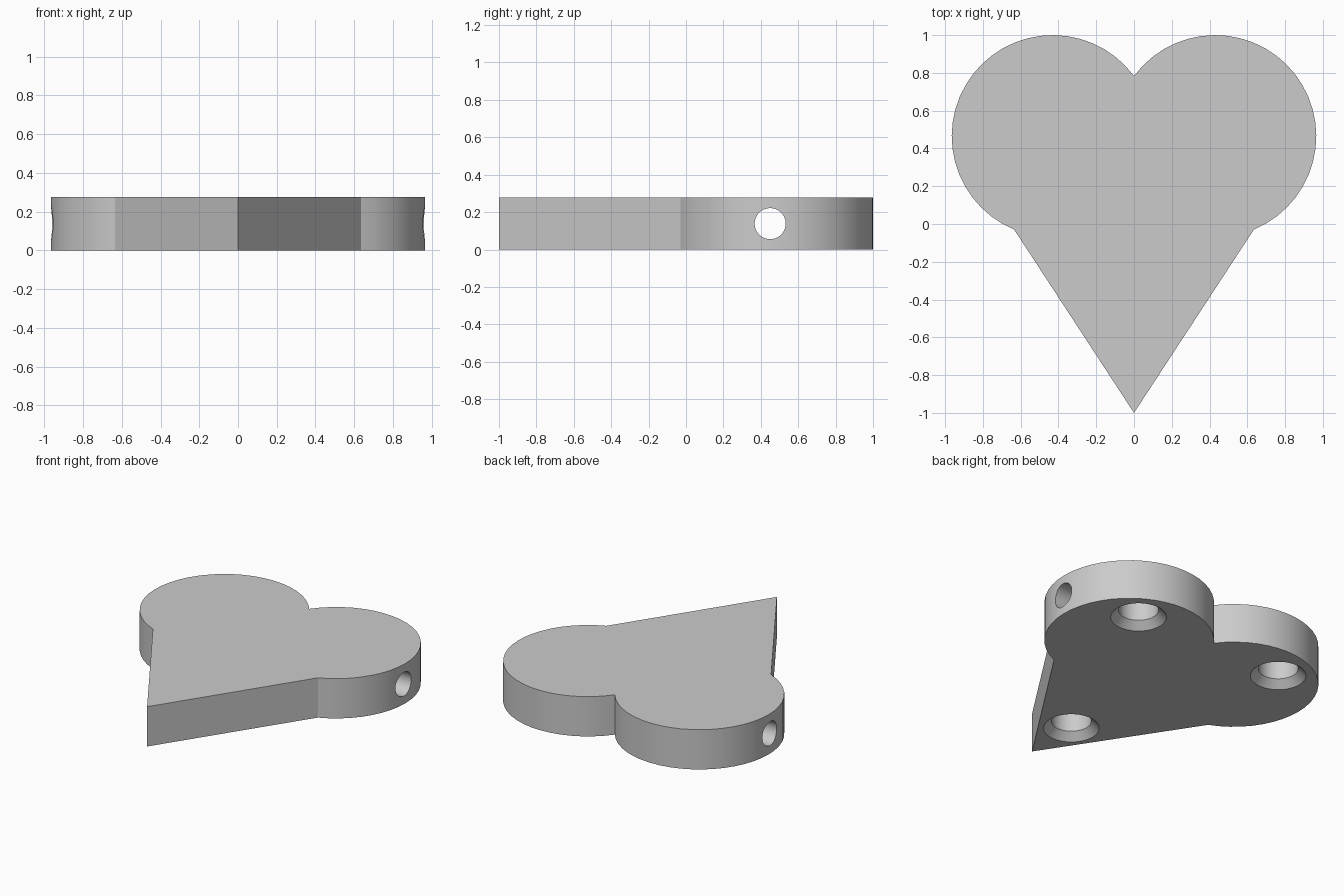
import bpy, bmesh, math

default = bpy.data.objects.get("Cube")
if default:
    bpy.data.objects.remove(default, do_unlink=True)

HEIGHT = 0.277
LOBE_X, LOBE_Y, LOBE_R = 0.43, 0.465, 0.535
STEPS = 28

grey = bpy.data.materials.new("light_grey")
grey.use_nodes = True
colour = (0.6, 0.6, 0.6, 1)
grey.diffuse_color = colour
grey.node_tree.nodes["Principled BSDF"].inputs["Base Color"].default_value = colour


def make_object(name, bm):
    bmesh.ops.recalc_face_normals(bm, faces=bm.faces)
    mesh = bpy.data.meshes.new(name)
    bm.to_mesh(mesh)
    bm.free()
    mesh.materials.append(grey)
    obj = bpy.data.objects.new(name, mesh)
    bpy.context.collection.objects.link(obj)
    return obj


def lathe(name, profile, segments=40):
    """Closed solid of revolution about z from (radius, height) rings."""
    bm = bmesh.new()
    rings = []
    for r, z in profile:
        angles = [math.tau * i / segments for i in range(segments)]
        rings.append([bm.verts.new((r * math.cos(a), r * math.sin(a), z)) for a in angles])
    for low, high in zip(rings, rings[1:]):
        for i in range(segments):
            j = (i + 1) % segments
            bm.faces.new((low[i], low[j], high[j], high[i]))
    bm.faces.new(rings[0])
    bm.faces.new(rings[-1])
    return make_object(name, bm)


# Heart outline: tip, right arc, notch, mirrored arc
start = math.radians(-67.5)
end = math.acos(-LOBE_X / LOBE_R)
arc = []
for i in range(STEPS + 1):
    a = start + (end - start) * i / STEPS
    arc.append((LOBE_X + LOBE_R * math.cos(a), LOBE_Y + LOBE_R * math.sin(a)))
outline = [(0, -1)] + arc + [(-x, y) for x, y in reversed(arc[:-1])]

bm = bmesh.new()
base = bm.faces.new([bm.verts.new((x, y, 0)) for x, y in outline])
top = bmesh.ops.extrude_face_region(bm, geom=[base])["geom"]
bmesh.ops.translate(bm, vec=(0, 0, HEIGHT),
                    verts=[v for v in top if isinstance(v, bmesh.types.BMVert)])
heart = make_object("heart_plate", bm)

# Cross hole through both lobes
cross = lathe("cross_hole_cutter", [(0.083, -1.2), (0.083, 1.2)])
cross.rotation_euler.y = math.pi / 2
cross.location = (0, 0.45, HEIGHT / 2)
cutters = [cross]

# Countersunk blind holes in the underside
sink = [(0.186, -0.01), (0.176, 0), (0.126, 0.05), (0.126, 0.21)]
for x, y in ((0.575, 0.73), (-0.575, 0.73), (0, -0.615)):
    cutter = lathe("countersink_cutter", sink)
    cutter.location = (x, y, 0)
    cutters.append(cutter)

bpy.context.view_layer.objects.active = heart
for cutter in cutters:
    cut = heart.modifiers.new(cutter.name, "BOOLEAN")
    cut.operation = "DIFFERENCE"
    cut.solver = "EXACT"
    cut.object = cutter
    bpy.ops.object.modifier_apply(modifier=cut.name)
for cutter in cutters:
    bpy.data.objects.remove(cutter, do_unlink=True)

# Smooth round walls, crisp edges
bpy.ops.object.select_all(action="DESELECT")
heart.select_set(True)
bpy.ops.object.shade_smooth_by_angle(angle=math.radians(25))
